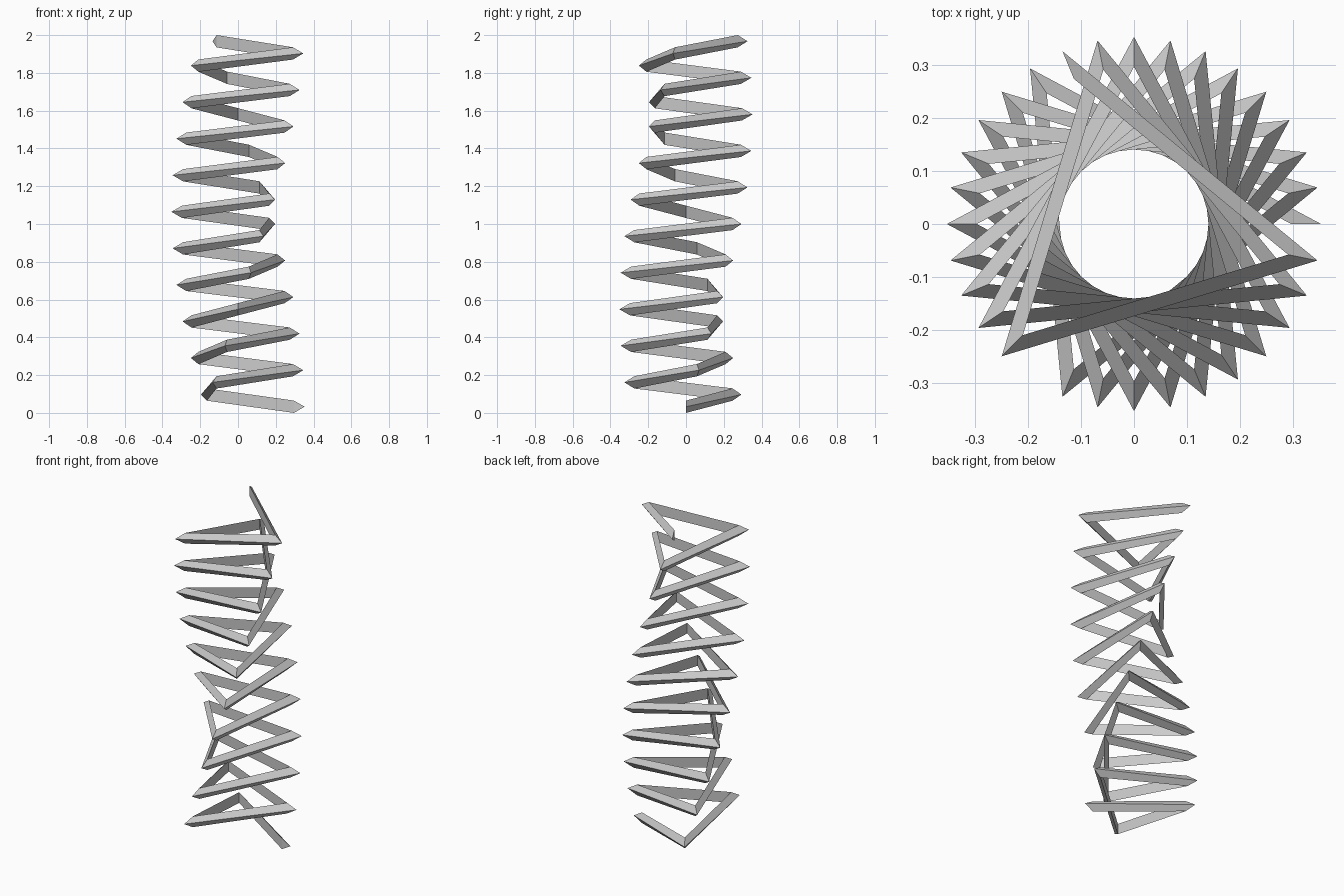
import bpy, bmesh, math
from mathutils import Matrix, Vector

if "Cube" in bpy.data.objects:
    bpy.data.objects.remove(bpy.data.objects["Cube"])

STEPS = 30            # straight segments along the coil
TURN = 123.75         # degrees turned per segment
RISE = 0.0645         # height gained per segment
R, r = 0.315, 0.0376  # coil radius, triangular section radius

bm = bmesh.new()

# Triangular cross-section with its tip pointing outward
def ring(k):
    rot = Matrix.Rotation(math.radians(TURN * k), 3, 'Z')
    pts = []
    for i in range(3):
        a = math.tau * i / 3
        p = Vector((R + r * math.cos(a), 0, 0.0326 + RISE * k + r * math.sin(a)))
        pts.append(bm.verts.new(rot @ p))
    return pts

# Sweep the section up the coil
rings = [ring(k) for k in range(STEPS + 1)]
for a, b in zip(rings, rings[1:]):
    for i in range(3):
        j = (i + 1) % 3
        bm.faces.new((a[i], a[j], b[j], b[i]))

# End caps
bm.faces.new(rings[0])
bm.faces.new(rings[-1])
bmesh.ops.recalc_face_normals(bm, faces=bm.faces)

mesh = bpy.data.meshes.new("coil_spring")
bm.to_mesh(mesh)
bm.free()
bpy.context.collection.objects.link(bpy.data.objects.new("coil_spring", mesh))
